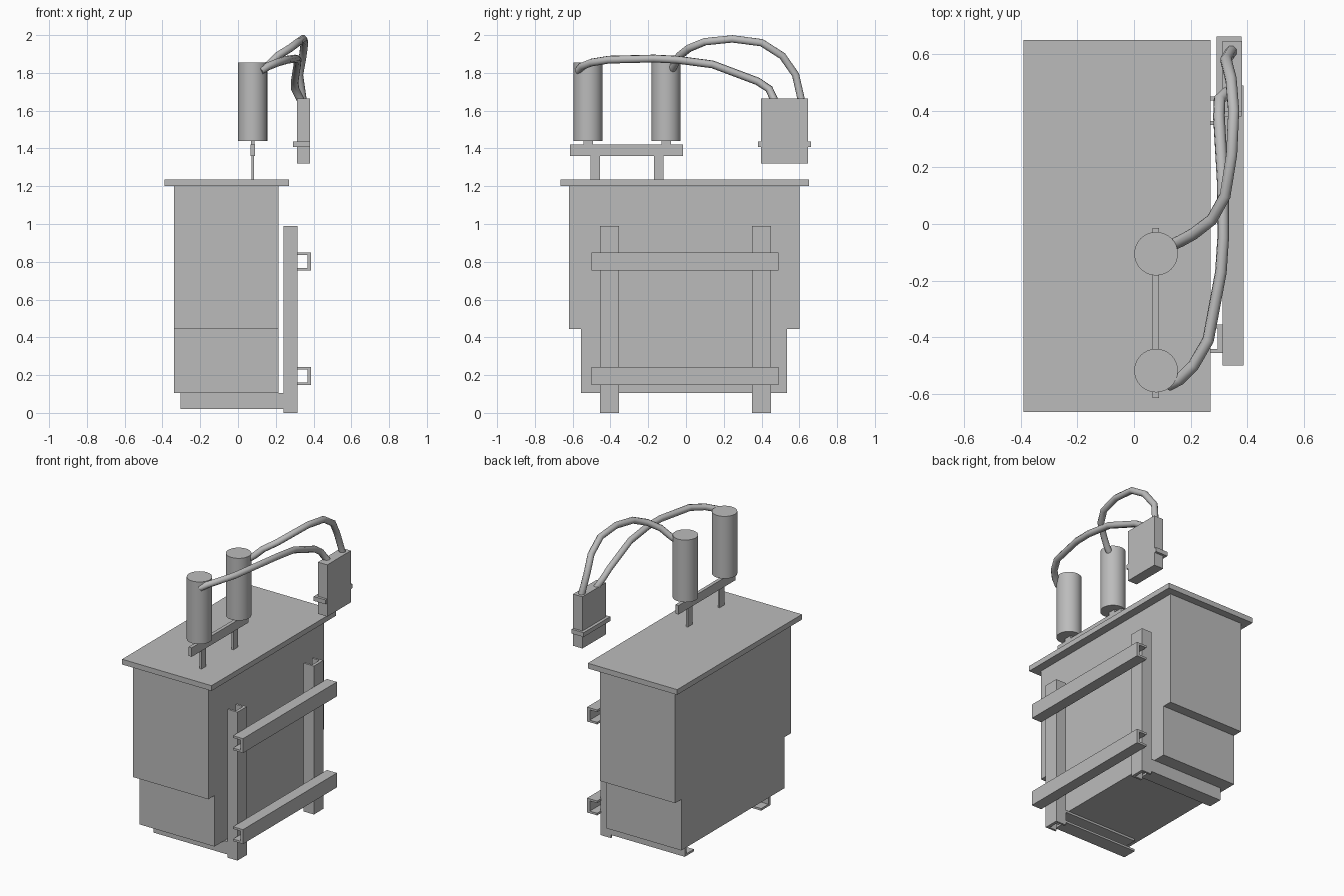
import bpy
import bmesh
from mathutils import Vector

cube = bpy.data.objects.get("Cube")
if cube:
    bpy.data.objects.remove(cube, do_unlink=True)

# Single painted-metal colour
grey = bpy.data.materials.new("light_grey")
grey.use_nodes = True
colour = (0.5, 0.5, 0.5, 1)
grey.diffuse_color = colour
grey.node_tree.nodes["Principled BSDF"].inputs["Base Color"].default_value = colour


def finish(name, bm):
    bmesh.ops.recalc_face_normals(bm, faces=bm.faces)
    mesh = bpy.data.meshes.new(name)
    bm.to_mesh(mesh)
    bm.free()
    mesh.materials.append(grey)
    obj = bpy.data.objects.new(name, mesh)
    bpy.context.collection.objects.link(obj)
    return obj


def box(name, x, y, z):
    """Box from three (low, high) ranges."""
    bm = bmesh.new()
    bmesh.ops.create_cube(bm, size=1)
    for v in bm.verts:
        v.co = [r[0] + (c + 0.5) * (r[1] - r[0]) for c, r in zip(v.co, (x, y, z))]
    return finish(name, bm)


def channel(name, start, along, across, out, length, width, depth, web=0.02, flange=0.014):
    """C-section extruded along an axis; the web faces the out direction."""
    start, along, across, out = map(Vector, (start, along, across, out))
    h, i = width / 2, width / 2 - flange
    profile = [(-h, 0), (-h, depth), (h, depth), (h, 0),
               (i, 0), (i, depth - web), (-i, depth - web), (-i, 0)]
    bm = bmesh.new()
    face = bm.faces.new([bm.verts.new(start + across * a + out * d) for a, d in profile])
    ext = bmesh.ops.extrude_face_region(bm, geom=[face])
    moved = [g for g in ext["geom"] if isinstance(g, bmesh.types.BMVert)]
    bmesh.ops.translate(bm, verts=moved, vec=along * length)
    return finish(name, bm)


def cable(name, points, radius=0.021):
    curve = bpy.data.curves.new(name, "CURVE")
    curve.dimensions = "3D"
    curve.bevel_depth = radius
    curve.bevel_resolution = 2
    curve.use_fill_caps = True
    spline = curve.splines.new("POLY")
    spline.points.add(len(points) - 1)
    for p, co in zip(spline.points, points):
        p.co = (*co, 1)
    spline.use_smooth = True
    curve.materials.append(grey)
    obj = bpy.data.objects.new(name, curve)
    bpy.context.collection.objects.link(obj)


X, Y, Z = (1, 0, 0), (0, 1, 0), (0, 0, 1)

# Tank and lid
box("tank_upper", (-0.34, 0.215), (-0.62, 0.6), (0.445, 1.2))
box("tank_lower", (-0.34, 0.215), (-0.555, 0.535), (0.105, 0.445))
box("lid", (-0.39, 0.27), (-0.665, 0.65), (1.2, 1.235))

# Base rails and upright channels at each end
for end, y, side in (("front", -0.405, -1), ("back", 0.4, 1)):
    channel(end + "_base_rail", (-0.305, y - side * 0.048, 0.0625), X, Z, (0, side, 0),
            0.545, 0.085, 0.096)
    channel(end + "_upright", (0.24, y, 0), Z, Y, X, 0.99, 0.1, 0.075)

# Horizontal mounting channels
for level, z in (("lower", 0.195), ("upper", 0.802)):
    channel(level + "_crossbar", (0.313, -0.5, z), Y, Z, X, 0.99, 0.096, 0.074)

# Support bar with posts and terminals
box("support_bar", (0.066, 0.089), (-0.615, -0.015), (1.36, 1.42))
for end, post_y, y in (("front", -0.48, -0.518), ("back", -0.145, -0.105)):
    box(end + "_support_post", (0.071, 0.084), (post_y - 0.025, post_y + 0.025), (1.235, 1.36))
    box(end + "_terminal_neck", (0.068, 0.087), (y - 0.025, y + 0.025), (1.42, 1.45))
    bm = bmesh.new()
    bmesh.ops.create_cone(bm, cap_ends=True, segments=32, radius1=0.077, radius2=0.077, depth=0.415)
    bmesh.ops.translate(bm, verts=bm.verts, vec=(0.078, y, 1.6475))
    can = finish(end + "_terminal_can", bm)
    bpy.ops.object.select_all(action="DESELECT")
    can.select_set(True)
    bpy.context.view_layer.objects.active = can
    bpy.ops.object.shade_smooth_by_angle()

# Connector housing with collar
box("connector_housing", (0.312, 0.381), (0.397, 0.646), (1.32, 1.665))
box("connector_collar", (0.292, 0.38), (0.38, 0.662), (1.408, 1.437))

# Cables from the cans to the connector
cable("front_cable", [
    (0.12, -0.57, 1.81), (0.16, -0.55, 1.835), (0.21, -0.5, 1.855), (0.262, -0.41, 1.87),
    (0.307, -0.17, 1.876), (0.315, -0.05, 1.87), (0.314, 0.14, 1.845), (0.3, 0.38, 1.755),
    (0.302, 0.44, 1.715), (0.335, 0.47, 1.65)])
cable("back_cable", [
    (0.12, -0.08, 1.81), (0.165, -0.06, 1.845), (0.21, -0.035, 1.89), (0.275, 0.015, 1.93),
    (0.322, 0.1, 1.965), (0.345, 0.245, 1.98), (0.352, 0.4, 1.96), (0.343, 0.51, 1.89),
    (0.325, 0.58, 1.79), (0.345, 0.612, 1.65)])
